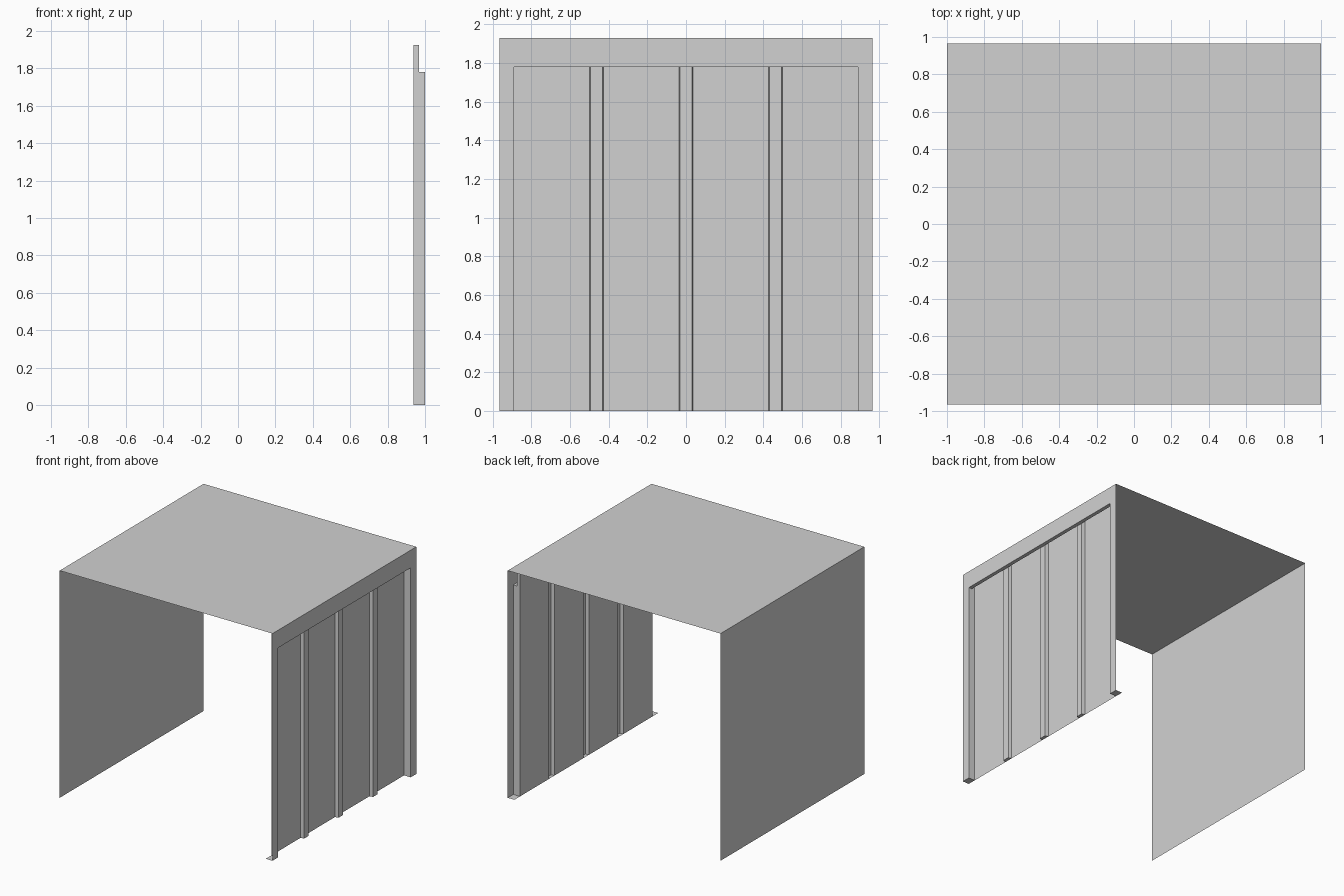
import bpy

cube = bpy.data.objects.get("Cube")
if cube:
    bpy.data.objects.remove(cube, do_unlink=True)

# Main dimensions
X, Y, H = 1.0, 0.965, 1.93        # half width, half depth, height
OPEN_Y, OPEN_Z = 0.89, 1.78       # recessed opening in the ribbed wall
BACK, RIB = 0.937, 0.967          # panel plane and rib crest plane
PANEL_TOP = 1.925
RIB_CENTRES = (-0.463, 0, 0.463)
FOOT, CREST = 0.037, 0.031        # rib half widths at panel and at crest

grey = bpy.data.materials.new("light_grey")
grey.use_nodes = True
colour = (0.64, 0.64, 0.64, 1)
grey.diffuse_color = colour
grey.node_tree.nodes["Principled BSDF"].inputs["Base Color"].default_value = colour


def sheet(name, polygons):
    """Make one flat-shaded sheet object from a list of polygons."""
    verts, faces = [], []
    for poly in polygons:
        faces.append(range(len(verts), len(verts) + len(poly)))
        verts.extend(poly)
    mesh = bpy.data.meshes.new(name)
    mesh.from_pydata(verts, [], [list(f) for f in faces])
    mesh.materials.append(grey)
    obj = bpy.data.objects.new(name, mesh)
    bpy.context.collection.objects.link(obj)
    return obj


def flat(x0, x1, y0, y1, z):
    return [(x0, y0, z), (x1, y0, z), (x1, y1, z), (x0, y1, z)]


# Roof and plain side wall
sheet("roof", [flat(-X, X, -Y, Y, H)])
sheet("plain_wall", [[(-X, Y, 0), (-X, -Y, 0), (-X, -Y, H), (-X, Y, H)]])

# Frame around the recessed opening
outline = [(-Y, 0), (-OPEN_Y, 0), (-OPEN_Y, OPEN_Z), (OPEN_Y, OPEN_Z),
           (OPEN_Y, 0), (Y, 0), (Y, H), (-Y, H)]
sheet("wall_frame", [[(X, y, z) for y, z in outline]])

# Underside of the lintel
sheet("lintel_soffit", [flat(RIB, X, -OPEN_Y, OPEN_Y, OPEN_Z)[::-1]])

# Notched jambs and foot plates, one pair at each end
jamb = [(BACK, 0), (X, 0), (X, OPEN_Z), (RIB, OPEN_Z),
        (RIB, PANEL_TOP), (BACK, PANEL_TOP)]
for side, s in (("front", -1), ("back", 1)):
    points = [(x, s * OPEN_Y, z) for x, z in jamb]
    sheet(side + "_jamb", [points[::-s]])
    y0, y1 = sorted((s * OPEN_Y, s * Y))
    sheet(side + "_foot_plate", [flat(BACK, X, y0, y1, 0)[::-1]])

# Ribbed panel, folded from one plan profile
plan = [(BACK, -OPEN_Y)]
for c in RIB_CENTRES:
    plan += [(BACK, c - FOOT), (RIB, c - CREST), (RIB, c + CREST), (BACK, c + FOOT)]
plan.append((BACK, OPEN_Y))
sheet("ribbed_panel", [[(*a, 0), (*b, 0), (*b, PANEL_TOP), (*a, PANEL_TOP)]
                       for a, b in zip(plan, plan[1:])])

# Caps closing the bottom of each rib
sheet("rib_caps", [[(BACK, c - FOOT, 0), (BACK, c + FOOT, 0),
                    (RIB, c + CREST, 0), (RIB, c - CREST, 0)] for c in RIB_CENTRES])
